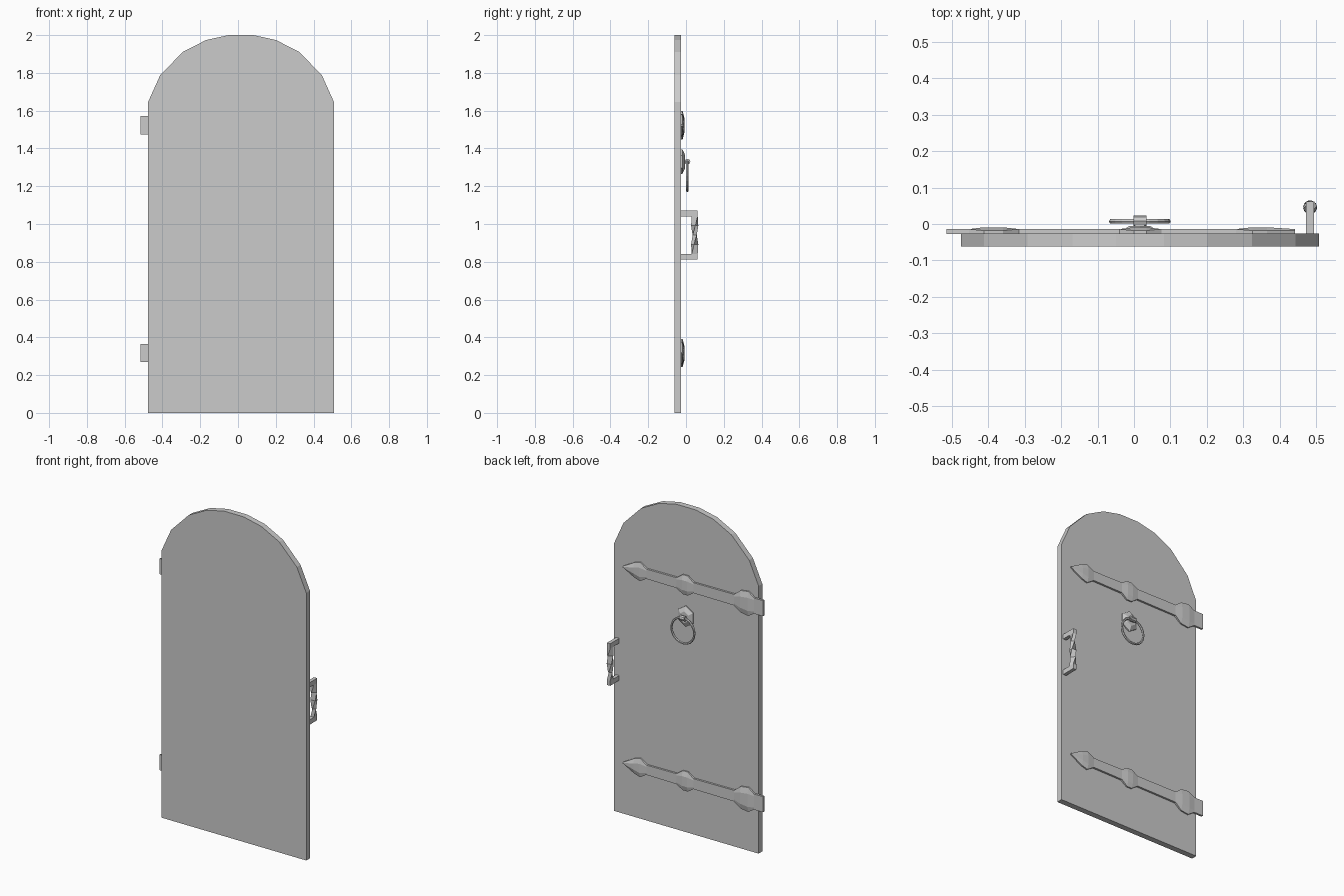
import bpy, bmesh
from math import sin, cos, pi, radians
from mathutils import Vector, Matrix

if "Cube" in bpy.data.objects:
    bpy.data.objects.remove(bpy.data.objects["Cube"])

CX = 0.016          # door centre line
FACE = -0.026       # rear face of the door slab


def finish(name, bm):
    bmesh.ops.recalc_face_normals(bm, faces=bm.faces)
    me = bpy.data.meshes.new(name)
    bm.to_mesh(me)
    bm.free()
    ob = bpy.data.objects.new(name, me)
    bpy.context.collection.objects.link(ob)
    return ob


def loft(name, rings, closed=False):
    """Skin a list of equal-length point rings, capping both ends."""
    bm = bmesh.new()
    vs = [[bm.verts.new(p) for p in r] for r in rings]
    n = len(vs[0])
    pairs = list(zip(vs, vs[1:])) + ([(vs[-1], vs[0])] if closed else [])
    for a, b in pairs:
        for i in range(n):
            j = (i + 1) % n
            bm.faces.new((a[i], a[j], b[j], b[i]))
    if not closed:
        bm.faces.new(vs[0])
        bm.faces.new(vs[-1])
    return finish(name, bm)


def box(name, lo, hi):
    bm = bmesh.new()
    lo, hi = Vector(lo), Vector(hi)
    bmesh.ops.create_cube(bm, size=1, matrix=Matrix.Translation((lo + hi) / 2)
                          @ Matrix.Diagonal((*(hi - lo), 1)))
    return finish(name, bm)


# Arched door slab
half = [(0.492, 0), (0.492, 1.646), (0.428, 1.788), (0.308, 1.911), (0.185, 1.974), (0.066, 2.0)]
outline = [(CX + x, z) for x, z in half] + [(CX - x, z) for x, z in reversed(half)]
loft("door_panel", [[(x, y, z) for x, z in outline] for y in (-0.062, FACE)])

# Strap hinges: (x, half width, edge height, crest half width, crest height)
FLAT, LOW, HIGH = -0.014, -0.018, -0.009
sections = [
    (-0.515, .048, FLAT, .036, FLAT), (-0.453, .048, FLAT, .036, FLAT),
    (-0.412, .075, LOW, .040, HIGH), (-0.360, .068, LOW, .034, HIGH),
    (-0.316, .034, FLAT, .022, FLAT), (-0.040, .032, FLAT, .022, FLAT),
    (0.000, .060, LOW, .030, HIGH), (0.035, .060, LOW, .030, HIGH),
    (0.075, .032, FLAT, .022, FLAT), (0.280, .030, FLAT, .020, FLAT),
    (0.325, .058, LOW, .028, HIGH), (0.365, .046, LOW, .018, HIGH),
    (0.442, .003, LOW, .001, FLAT)]
for label, z in (("lower", 0.317), ("upper", 1.523)):
    loft(label + "_strap_hinge",
         [[(x, FACE - .001, z - w), (x, e, z - w), (x, c, z - cw),
           (x, c, z + cw), (x, e, z + w), (x, FACE - .001, z + w)]
          for x, w, e, cw, c in sections])

# Knocker plate: bevelled hexagonal boss
KZ = 1.33
loft("knocker_plate",
     [[(CX + r * sin(i * pi / 3), y, KZ + r * 1.12 * cos(i * pi / 3)) for i in range(6)]
      for r, y in ((.058, FACE - .001), (.058, -.019), (.032, -.005))])

# Knocker eye and stem
loft("knocker_eye",
     [[(x, .008 + .015 * cos(i * pi / 4), KZ + .015 * sin(i * pi / 4)) for i in range(8)]
      for x in (CX - .017, CX + .018)])
box("knocker_stem", (CX - .013, -.012, KZ - .009), (CX + .013, .004, KZ + .009))

# Knocker ring
N = 20
loft("knocker_ring",
     [[(CX + (.078 + .007 * cos(k * pi / 3)) * sin(a), .007 + .007 * sin(k * pi / 3),
        1.254 + (.078 + .007 * cos(k * pi / 3)) * cos(a)) for k in range(6)]
      for a in (i * 2 * pi / N for i in range(N))], closed=True)

# Pull handle: two arms and a twisted bar
HX, HY = 0.484, 0.046
for label, z in (("lower", 0.812), ("upper", 1.041)):
    box("handle_arm_" + label, (HX - .011, -.062, z), (HX + .011, .062, z + .03))
STEPS = 4
rings = []
for i in range(STEPS + 1):
    rot = Matrix.Rotation(radians(180 * i / STEPS), 3, 'Z')
    origin = Vector((HX, HY, 0.842 + 0.199 * i / STEPS))
    rings.append([origin + rot @ Vector((sx * .011, sy * .016, 0))
                  for sx, sy in ((-1, -1), (1, -1), (1, 1), (-1, 1))])
loft("handle_twisted_bar", rings)
